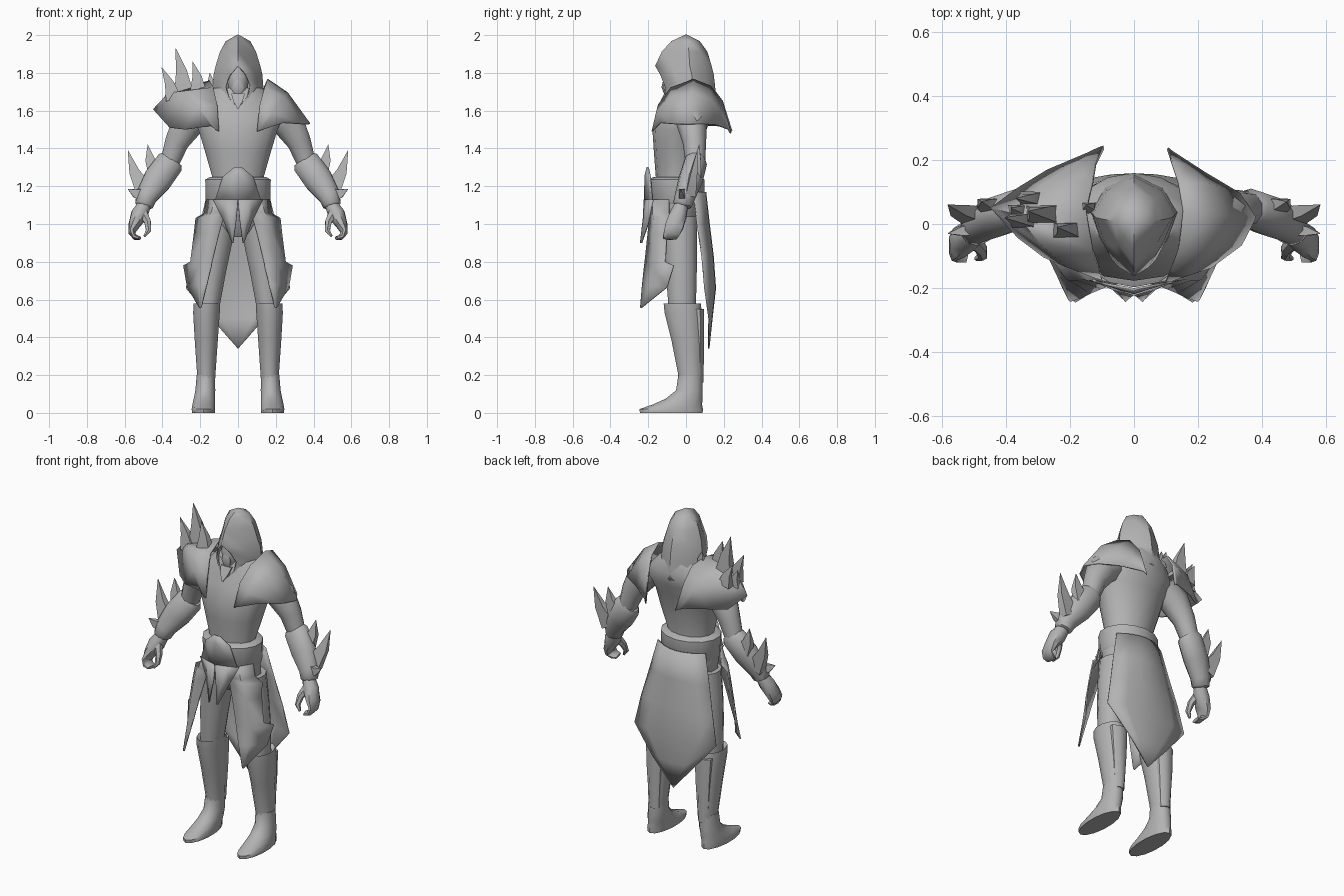
import bpy, bmesh, math
from mathutils import Vector as V

grey = bpy.data.materials.new("stone_grey")
grey.diffuse_color = (0.45, 0.45, 0.45, 1)


def finish(name, bm, thick=0, angle=50):
    bmesh.ops.remove_doubles(bm, verts=bm.verts, dist=0.0005)
    bmesh.ops.recalc_face_normals(bm, faces=bm.faces)
    me = bpy.data.meshes.new(name)
    bm.to_mesh(me)
    bm.free()
    me.materials.append(grey)
    ob = bpy.data.objects.new(name, me)
    bpy.context.collection.objects.link(ob)
    bpy.ops.object.select_all(action='DESELECT')
    ob.select_set(True)
    bpy.context.view_layer.objects.active = ob
    bpy.ops.object.shade_smooth_by_angle(angle=math.radians(angle))
    if thick:
        m = ob.modifiers.new("thickness", 'SOLIDIFY')
        m.thickness, m.offset = thick, 0
    return ob


def tube(name, rings, n=10, s=1, flat=False):
    """Closed loft; each ring is (x, y, z, radius_a, radius_b)."""
    bm = bmesh.new()
    c = [V((r[0] * s, r[1], r[2])) for r in rings]
    loops = []
    for i, r in enumerate(rings):
        t = (c[min(i + 1, len(c) - 1)] - c[max(i - 1, 0)]).normalized()
        if flat:
            t = V((0, 0, 1))
        v = V((0, 1, 0))
        v = (v - t * v.dot(t)).normalized()
        u = v.cross(t)
        loops.append([bm.verts.new(c[i] + u * r[3] * math.cos(a) + v * r[4] * math.sin(a))
                      for a in (2 * math.pi * (k + 0.5) / n for k in range(n))])
    for p, q in zip(loops, loops[1:]):
        for k in range(n):
            j = (k + 1) % n
            bm.faces.new((p[k], p[j], q[j], q[k]))
    bm.faces.new(loops[0])
    bm.faces.new(loops[-1])
    return finish(name, bm)


def sheet(name, rows, s=1, thick=0.008):
    """Thin cloth or plate from rows of points."""
    bm = bmesh.new()
    g = [[bm.verts.new((p[0] * s, p[1], p[2])) for p in r] for r in rows]
    for a, b in zip(g, g[1:]):
        for k in range(len(a) - 1):
            bm.faces.new((a[k], a[k + 1], b[k + 1], b[k]))
    return finish(name, bm, thick)


def spike(name, base, tip, r, s=1, bend=0.02):
    """Curved thorn, broad across and thin from front to back."""
    a, b = V(base), V(tip)
    m = a.lerp(b, 0.5) + V((bend, 0, -bend * 0.4))
    tube(name, [(*a, r, r * .55), (*m, r * 0.55, r * 0.35), (*b, 0.001, 0.001)], 4, s)


# Body
tube("torso", [(0, -.04, 1.08, .15, .11), (0, -.05, 1.25, .14, .11),
               (0, -.04, 1.38, .178, .13), (0, -.035, 1.5, .215, .143),
               (0, -.0, 1.58, .25, .145), (0, .02, 1.66, .19, .14),
               (0, .02, 1.72, .13, .12)], 14, flat=True)
tube("pelvis", [(0, -.03, .93, .08, .07), (0, -.04, 1.0, .17, .11),
                (0, -.05, 1.13, .17, .13)], 12, flat=True)
tube("belt", [(0, -.05, 1.10, .165, .13), (0, -.05, 1.12, .176, .148),
              (0, -.05, 1.235, .178, .148), (0, -.05, 1.25, .15, .12)], 14, flat=True)

# Hood: open shell mirrored around the face, tapering to a peak
hood = []
for z, fx, fy, sx, sy, by in [(2.0, 0, 0, 0, 0, 0), (1.965, 0, -.075, .062, .01, .07),
                              (1.91, 0, -.125, .092, .015, .11), (1.835, 0, -.16, .115, .02, .132),
                              (1.79, .042, -.135, .125, .03, .143), (1.73, .066, -.11, .13, .035, .15),
                              (1.67, .05, -.11, .135, .04, .155), (1.62, .0, -.13, .15, .04, .155)]:
    half = [(fx, fy, z), ((fx + sx) * .53, (fy + sy) * .52, z), (sx, sy, z),
            (sx * .66, sy + (by - sy) * .64, z), (0, by, z)]
    hood.append(half + [(-x, y, w) for x, y, w in half[-2::-1]])
sheet("hood", hood)
tube("face", [(0, -.04, 1.62, .06, .06), (0, -.055, 1.68, .035, .05), (0, -.06, 1.72, .055, .06),
              (0, -.055, 1.78, .06, .065), (0, -.04, 1.85, .05, .06)], 10, flat=True)
tube("mask", [(0, -.10, 1.685, .02, .015), (0, -.105, 1.725, .035, .025),
              (0, -.10, 1.765, .02, .02)], 6, flat=True)
tube("throat_point", [(0, -.150, 1.61, .003, .006), (0, -.125, 1.65, .035, .015),
                      (0, -.105, 1.69, .05, .015)], 4, flat=True)

# Buckle plate and pointed front tabs
sheet("buckle", [[(-.02, -.2, 1.3), (0, -.205, 1.3), (.02, -.2, 1.3)],
                 [(-.08, -.19, 1.25), (0, -.215, 1.26), (.08, -.19, 1.25)],
                 [(-.12, -.18, 1.13), (0, -.22, 1.12), (.12, -.18, 1.13)]])
for s, side in ((1, "left"), (-1, "right")):
    sheet("front_tab_" + side, [[(0, -.22, 1.13), (.06, -.205, 1.13), (.13, -.175, 1.13)],
                                [(.008, -.225, 1.03), (.045, -.215, 1.03), (.08, -.19, 1.03)],
                                [(.025, -.24, .9), (.027, -.24, .9), (.03, -.235, .9)]], s)

# Back cape: widens to two corners, then ends in a point
cape = []
for z, w, ye, yc in [(1.17, .16, .04, .103), (1.0, .20, .06, .122), (.83, .24, .085, .143),
                     (.66, .275, .10, .155), (.5, .14, .122, .137), (.34, 0, .12, .12)]:
    cape.append([(w * f, yc + (ye - yc) * f * f, z) for f in (-1, -.6, -.25, 0, .25, .6, 1)])
sheet("back_cape", cape)

# Shoulder mantle columns run from front to back: (neck, middle, rim)
mantle = [[(.10, -.178, 1.49), (.115, -.177, 1.495), (.13, -.17, 1.5)],
          [(.115, -.145, 1.63), (.18, -.155, 1.59), (.24, -.135, 1.535)],
          [(.14, -.08, 1.72), (.24, -.08, 1.67), (.335, -.065, 1.53)],
          [(.155, .04, 1.765), (.26, .03, 1.695), (.38, .02, 1.53)],
          [(.14, .13, 1.73), (.23, .125, 1.66), (.33, .095, 1.53)],
          [(.12, .19, 1.65), (.165, .18, 1.6), (.22, .16, 1.525)],
          [(.105, .237, 1.48), (.11, .233, 1.485), (.12, .225, 1.5)]]
sheet("cloth_mantle", mantle)
armour = [[(.10, -.17, 1.49), (.12, -.165, 1.50), (.14, -.155, 1.52)],
          [(.11, -.135, 1.63), (.21, -.13, 1.62), (.28, -.10, 1.50)],
          [(.13, -.08, 1.72), (.29, -.06, 1.70), (.36, -.04, 1.51)],
          [(.15, .04, 1.755), (.365, .03, 1.69), (.445, .05, 1.605)],
          [(.13, .13, 1.73), (.28, .12, 1.67), (.36, .11, 1.52)],
          [(.12, .19, 1.65), (.19, .18, 1.62), (.27, .165, 1.52)],
          [(.095, .24, 1.49), (.11, .235, 1.5), (.14, .22, 1.51)]]
sheet("spiked_pauldron", armour, -1, .012)
for i, (b, t, r) in enumerate([((.285, .03, 1.68), (.33, .04, 1.93), .075),
                               ((.34, .01, 1.66), (.405, .02, 1.83), .06),
                               ((.21, -.02, 1.69), (.24, -.01, 1.86), .065),
                               ((.15, .05, 1.70), (.15, .06, 1.8), .045),
                               ((.32, .08, 1.65), (.37, .08, 1.78), .055),
                               ((.36, .04, 1.64), (.385, .05, 1.74), .05)]):
    spike(f"pauldron_spike_{i}", b, t, r, -1, -.008)

for s, side in ((1, "left"), (-1, "right")):
    # Arm, bracer and thorns
    tube("upper_arm_" + side, [(.19, .02, 1.6, .09, .085), (.27, .03, 1.53, .09, .08),
                               (.325, .045, 1.43, .066, .062), (.37, .05, 1.3, .05, .05)], 10, s)
    tube("bracer_" + side, [(.345, .05, 1.345, .06, .05), (.36, .05, 1.325, .078, .062),
                            (.425, .025, 1.235, .08, .065), (.485, -.005, 1.145, .06, .055),
                            (.497, -.02, 1.10, .05, .05), (.50, -.022, 1.09, .035, .035)], 10, s)
    for i, (b, t, r) in enumerate([((.43, .055, 1.27), (.478, .07, 1.42), .065),
                                   ((.49, .025, 1.17), (.583, .06, 1.39), .07),
                                   ((.485, -.015, 1.15), (.583, -.03, 1.185), .055)]):
        spike(f"bracer_thorn_{i}_{side}", b, t, r, s, .012)

    # Hand with curled fingers and thumb
    tube("hand_" + side, [(.49, -.02, 1.11, .036, .036), (.522, -.04, 1.05, .048, .047),
                          (.55, -.06, .995, .032, .052), (.563, -.075, .955, .018, .046),
                          (.545, -.085, .93, .015, .04), (.52, -.09, .925, .01, .034)], 8, s)
    tube("thumb_" + side, [(.505, -.05, 1.06, .028, .026), (.478, -.08, 1.01, .02, .02),
                           (.474, -.10, .965, .015, .016), (.495, -.108, .935, .007, .008)], 6, s)

    # Leg, boot and foot
    tube("thigh_" + side, [(.10, -.035, 1.04, .095, .10), (.12, -.03, .9, .092, .09),
                           (.14, -.025, .75, .08, .085), (.158, -.02, .56, .062, .075)], 12, s, True)
    tube("boot_" + side, [(.163, -.02, .56, .055, .08), (.165, -.02, .58, .072, .102),
                          (.167, -.015, .53, .073, .102), (.168, .007, .38, .063, .086),
                          (.168, .025, .2, .05, .068), (.17, .022, .16, .05, .062)], 12, s, True)
    tube("boot_back_" + side, [(.165, .06, .16, .035, .035), (.165, .065, .4, .05, .034),
                               (.165, .06, .55, .058, .038)], 8, s, True)
    tube("foot_" + side, [(.183, -.078, 0, .062, .166), (.183, -.078, .02, .064, .168),
                          (.181, -.045, .045, .062, .13), (.178, -.01, .075, .058, .098),
                          (.173, .018, .12, .054, .07), (.17, .023, .2, .05, .064)], 14, s, True)

    # Ragged hip panel ending in a low front point
    sheet("hip_panel_" + side,
          [[(.05, -.185, 1.13), (.12, -.17, 1.13), (.165, -.09, 1.13)],
           [(.07, -.19, 1.06), (.14, -.175, 1.06), (.178, -.09, 1.055)],
           [(.075, -.19, 1.04), (.16, -.17, 1.035), (.222, -.085, 1.03)],
           [(.10, -.20, .95), (.175, -.175, .95), (.232, -.10, .94)],
           [(.135, -.215, .81), (.2, -.175, .81), (.25, -.11, .80)],
           [(.143, -.22, .77), (.21, -.17, .77), (.287, -.065, .78)],
           [(.165, -.23, .68), (.21, -.19, .68), (.267, -.10, .665)],
           [(.195, -.24, .56), (.198, -.24, .557), (.202, -.237, .555)]], s)
